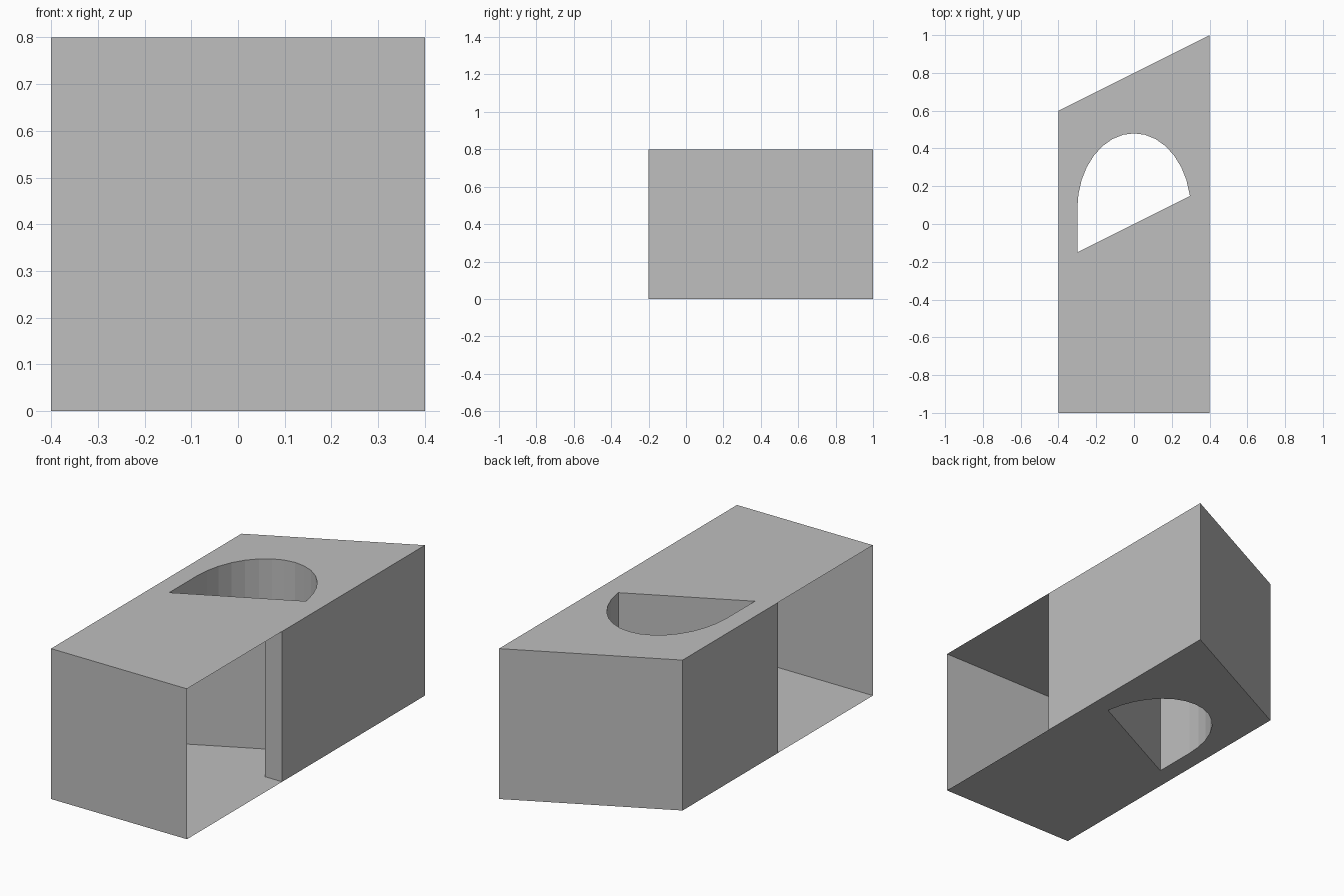
import bpy, bmesh, math
from mathutils import Vector

if "Cube" in bpy.data.objects:
    bpy.data.objects.remove(bpy.data.objects["Cube"], do_unlink=True)

HEIGHT = 0.8
HALF = 0.4          # outer half width
INNER = 0.3         # half width of the arch opening
LEG_Y = -0.2        # front end of the arch legs
SPRING_Y = 0.08     # where the curve of the arch begins
RISE = 0.4
STEPS = 16

grey = bpy.data.materials.new("plain grey")
grey.use_nodes = True
colour = (0.52, 0.52, 0.52, 1)
grey.diffuse_color = colour
grey.node_tree.nodes["Principled BSDF"].inputs["Base Color"].default_value = colour


def finish(name, bm):
    mesh = bpy.data.meshes.new(name)
    bm.to_mesh(mesh)
    bm.free()
    mesh.materials.append(grey)
    obj = bpy.data.objects.new(name, mesh)
    bpy.context.collection.objects.link(obj)
    return obj


def loop_edges(bm, points, z, closed=True):
    verts = [bm.verts.new((x, y, z)) for x, y in points]
    ends = verts[1:] + (verts[:1] if closed else [])
    return [bm.edges.new(pair) for pair in zip(verts, ends)]


def wall(name, points, closed=False):
    """Vertical sheet along a plan path, facing the right of the path."""
    bm = bmesh.new()
    rows = [[bm.verts.new((x, y, z)) for x, y in points] for z in (0, HEIGHT)]
    n = len(points)
    for i in range(n if closed else n - 1):
        j = (i + 1) % n
        bm.faces.new((rows[0][i], rows[0][j], rows[1][j], rows[1][i]))
    return finish(name, bm)


def cover(name, outline, hole, z, up):
    """Flat sheet with a hole, facing up or down."""
    bm = bmesh.new()
    edges = loop_edges(bm, outline, z) + loop_edges(bm, hole, z)
    bmesh.ops.triangle_fill(bm, edges=edges, use_beauty=True, normal=Vector((0, 0, up)))
    bm.normal_update()
    bmesh.ops.reverse_faces(bm, faces=[f for f in bm.faces if f.normal.z * up < 0])
    return finish(name, bm)


# Arch curve from left to right in plan
arc = [(-INNER * math.cos(math.pi * i / STEPS),
        SPRING_Y + RISE * math.sin(math.pi * i / STEPS)) for i in range(STEPS + 1)]

# Thick arch with a slanted back
arch = [(HALF, LEG_Y), (HALF, 1), (-HALF, 0.6), (-HALF, LEG_Y), (-INNER, LEG_Y)]
wall("arch_block", arch + arc + [(INNER, LEG_Y)], closed=True)

# Slanted partition across the arch opening
left_end, right_end = (-INNER, -INNER / 2), (0.296, 0.148)
wall("slanted_partition", [left_end, right_end])

# Front panel
wall("front_panel", [(-HALF, -1), (HALF, -1)])

# Top and bottom covers, open over the shaft behind the partition
outline = [(-HALF, -1), (HALF, -1), (HALF, 1), (-HALF, 0.6)]
shaft = [left_end] + [p for p in arc if p[1] > p[0] / 2 + 0.001] + [right_end]
cover("top_cover", outline, shaft, HEIGHT, 1)
cover("bottom_cover", outline, shaft, 0, -1)
